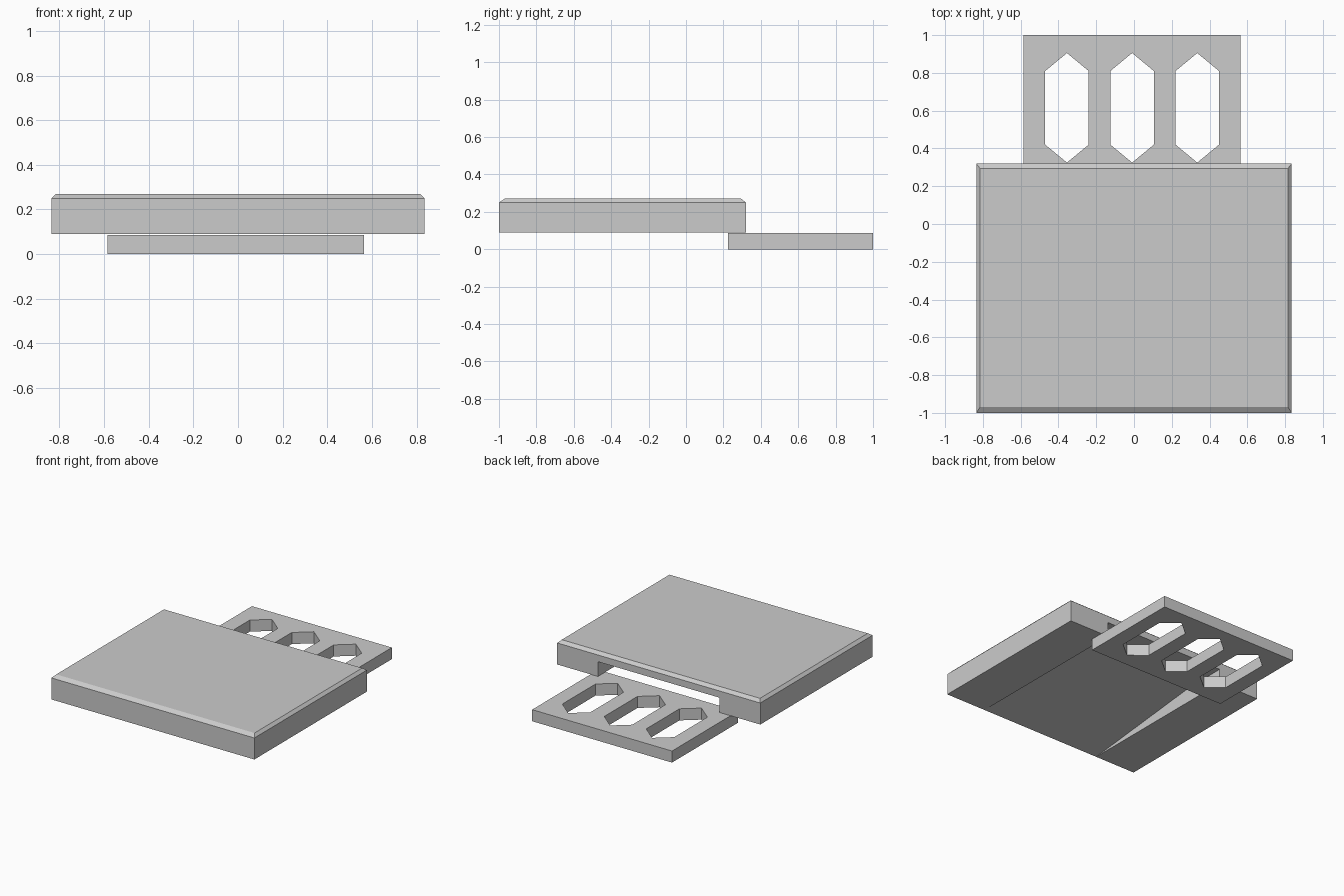
import bpy, bmesh
from mathutils import Vector

if "Cube" in bpy.data.objects:
    bpy.data.objects.remove(bpy.data.objects["Cube"])


def make_object(name, bm):
    bmesh.ops.recalc_face_normals(bm, faces=bm.faces)
    mesh = bpy.data.meshes.new(name)
    bm.to_mesh(mesh)
    bm.free()
    obj = bpy.data.objects.new(name, mesh)
    bpy.context.collection.objects.link(obj)
    return obj


def prism(name, profile, direction):
    """Extrude a closed profile of 3D points along a direction."""
    bm = bmesh.new()
    face = bm.faces.new([bm.verts.new(p) for p in profile])
    result = bmesh.ops.extrude_face_region(bm, geom=[face], use_keep_orig=True)
    verts = [g for g in result["geom"] if isinstance(g, bmesh.types.BMVert)]
    bmesh.ops.translate(bm, verts=verts, vec=Vector(direction))
    return make_object(name, bm)


def rect(x0, x1, y0, y1, z):
    return [(x0, y0, z), (x1, y0, z), (x1, y1, z), (x0, y1, z)]


def cut(obj, cutter):
    mod = obj.modifiers.new("cut", "BOOLEAN")
    mod.operation = "DIFFERENCE"
    mod.solver = "EXACT"
    mod.object = cutter
    cutter.hide_render = True
    cutter.hide_set(True)


# Slab with a bevelled rim around the top
bm = bmesh.new()
rings = [[bm.verts.new(p) for p in loop] for loop in (
    rect(-0.835, 0.835, -1.0, 0.32, 0.09),
    rect(-0.835, 0.835, -1.0, 0.32, 0.25),
    rect(-0.815, 0.815, -0.97, 0.295, 0.27))]
for low, high in zip(rings, rings[1:]):
    for i in range(4):
        j = (i + 1) % 4
        bm.faces.new((low[i], low[j], high[j], high[i]))
bm.faces.new(rings[0])
bm.faces.new(rings[-1])
slab = make_object("slab", bm)

# Sloping recess under the slab, open at the back
recess = [(-0.5, y, z) for y, z in
          ((-1.1, 0.079), (0.0, 0.2), (0.4, 0.2), (0.4, 0.03), (-1.1, 0.03))]
cut(slab, prism("recess_cutter", recess, (1.0, 0, 0)))

# Flat tongue plate at the back
tongue = prism("tongue_plate", rect(-0.585, 0.565, 0.225, 1.0, 0.0), (0, 0, 0.086))

# Three pointed slots through the tongue
for n, cx in enumerate((-0.355, -0.01, 0.335)):
    slot = [(cx + x, 0.615 + y, -0.05) for x, y in
            ((0, -0.29), (0.115, -0.195), (0.115, 0.195),
             (0, 0.29), (-0.115, 0.195), (-0.115, -0.195))]
    cut(tongue, prism(f"slot_cutter_{n + 1}", slot, (0, 0, 0.2)))
